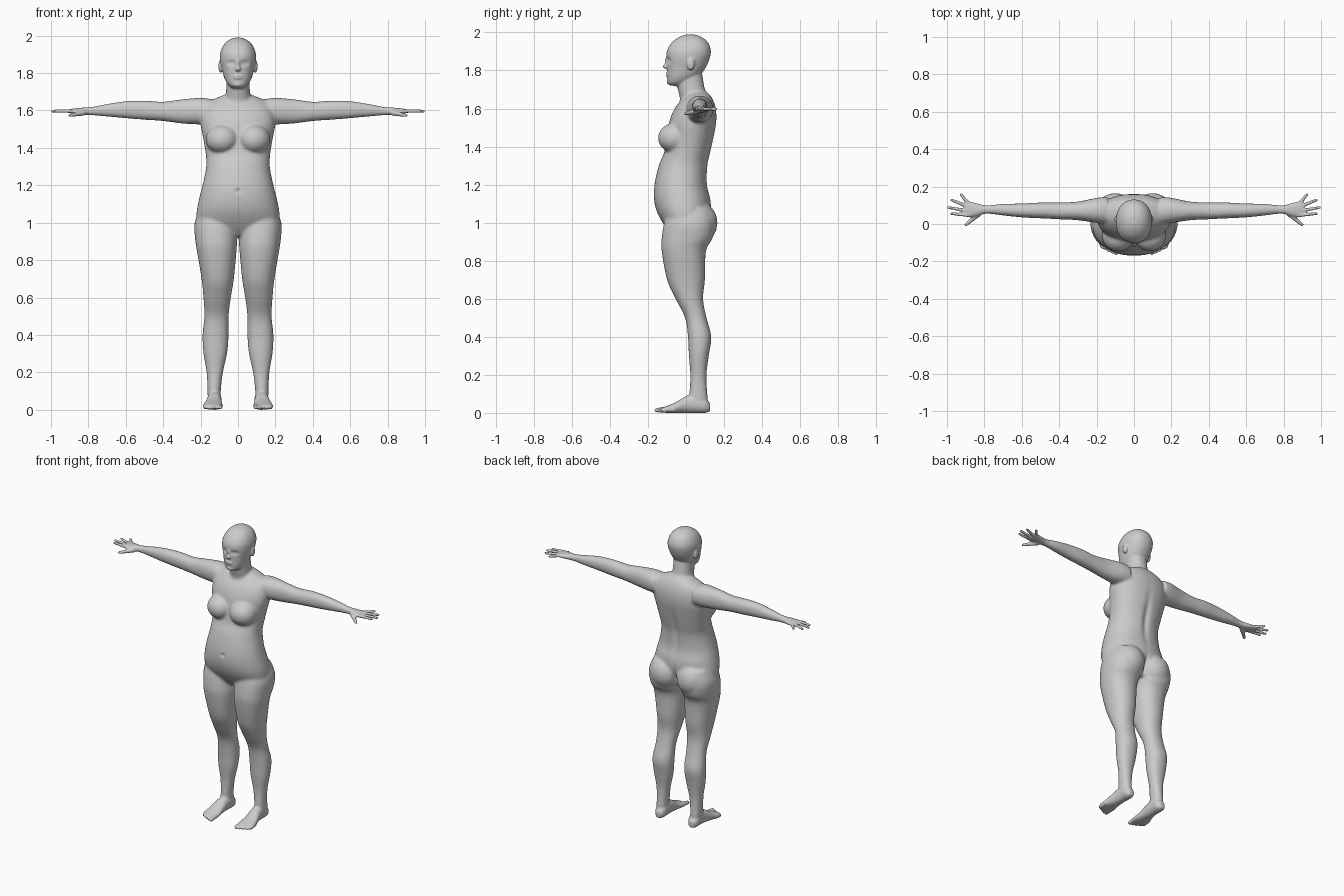
import bpy
import bmesh
from math import cos, sin, pi, exp
from mathutils import Matrix, Vector

cube = bpy.data.objects.get("Cube")
if cube:
    bpy.data.objects.remove(cube, do_unlink=True)

bm = bmesh.new()


def spline(a, b, c, d, t):
    """Catmull-Rom value between b and c."""
    return b + 0.5 * t * (c - a + t * (2 * a - 5 * b + 4 * c - d + t * (3 * (b - c) + d - a)))


def loft(axis, rows, sides=40, steps=5, power=0.92):
    """Closed skin; each row is (position, u_min, u_max, v_min, v_max)."""
    n = len(rows)
    dense = []
    for i in range(n - 1):
        four = [rows[max(i - 1, 0)], rows[i], rows[i + 1], rows[min(i + 2, n - 1)]]
        for k in range(steps):
            dense.append([spline(*vals, k / steps) for vals in zip(*four)])
    dense.append(rows[-1])
    rings = []
    for p, u0, u1, v0, v1 in dense:
        ring = []
        for k in range(sides):
            a = 2 * pi * k / sides
            c, s = cos(a), sin(a)
            c = abs(c) ** power * (1 if c > 0 else -1)
            s = abs(s) ** power * (1 if s > 0 else -1)
            u = (u0 + u1) / 2 + c * (u1 - u0) / 2
            v = (v0 + v1) / 2 + s * (v1 - v0) / 2
            co = {"x": (p, u, v), "y": (u, p, v), "z": (u, v, p)}[axis]
            ring.append(bm.verts.new(co))
        rings.append(ring)
    for low, high in zip(rings, rings[1:]):
        for k in range(sides):
            j = (k + 1) % sides
            bm.faces.new((low[k], low[j], high[j], high[k]))
    bm.faces.new(rings[0])
    bm.faces.new(rings[-1])


def centred(rows):
    """Rows of (z, half width, front, back) on the midline."""
    return [(z, -w, w, f, b) for z, w, f, b in rows]


def ellipsoid(centre, radii, detail=3):
    bmesh.ops.create_icosphere(bm, subdivisions=detail, radius=1,
                               matrix=Matrix.Translation(centre) @ Matrix.Diagonal((*radii, 1)))


def digit(start, end, r0, r1, beads=14):
    """Finger or toe as a tapering chain of beads."""
    a, b = Vector(start), Vector(end)
    for k in range(beads):
        t = k / (beads - 1)
        r = r0 + (r1 - r0) * t
        ellipsoid(a.lerp(b, t), (r, r, r), 2)


# Leg
loft("z", [
    (.04, .09, .16, .02, .115), (.1, .092, .163, .018, .112),
    (.2, .08, .168, .022, .108), (.3, .058, .185, .015, .12),
    (.4, .05, .19, .01, .133), (.5, .05, .18, -.005, .108),
    (.6, .038, .185, -.055, .09), (.7, .022, .195, -.1, .1),
    (.85, .008, .22, -.128, .105), (.92, .004, .23, -.128, .14),
    (1, .005, .232, -.115, .15), (1.08, .03, .2, -.09, .13)])
# Foot and toes
loft("y", [
    (-.13, .09, .178, .003, .026), (-.1, .08, .188, 0, .037),
    (-.05, .085, .18, 0, .058), (0, .088, .168, 0, .088),
    (.05, .088, .163, 0, .1), (.1, .09, .16, 0, .08), (.127, .108, .143, .008, .05)])
for k in range(5):
    x, tip = .095 + .02 * k, -.154 + .004 * k * (k + 1) / 2
    r = .014 if k == 0 else .0105
    digit((x, tip + .05, r + .006), (x, tip, r), r, r * .9)
# Buttock and breast
ellipsoid((.1, .078, 1), (.1, .088, .105))
ellipsoid((.085, -.06, 1.445), (.088, .088, .08))
# Arm and palm
loft("x", [
    (.14, .0, .145, 1.53, 1.66), (.2, .005, .14, 1.525, 1.668),
    (.3, .02, .12, 1.53, 1.66), (.4, .025, .115, 1.543, 1.647),
    (.5, .03, .115, 1.55, 1.653), (.6, .035, .11, 1.558, 1.65),
    (.7, .045, .108, 1.567, 1.635), (.79, .055, .1, 1.575, 1.618),
    (.83, .045, .108, 1.577, 1.615), (.88, .036, .12, 1.582, 1.61),
    (.905, .045, .115, 1.587, 1.605)])
# Fingers and thumb
for root, tip in ((.047, (.975, .055)), (.07, (.992, .088)),
                  (.092, (.975, .128)), (.11, (.925, .157))):
    digit((.885, root, 1.597), (*tip, 1.597), .011, .0085)
digit((.83, .055, 1.587), (.898, -.004, 1.573), .016, .009)
# Ear
ellipsoid((.093, .025, 1.835), (.012, .021, .034))

# Mirror every paired part
copy = bmesh.ops.duplicate(bm, geom=bm.verts[:] + bm.edges[:] + bm.faces[:])
for v in copy["geom"]:
    if isinstance(v, bmesh.types.BMVert):
        v.co.x = -v.co.x

# Torso
loft("z", centred([
    (.93, .15, -.07, .09), (.98, .215, -.11, .115), (1.05, .222, -.15, .13),
    (1.12, .21, -.168, .13), (1.2, .19, -.166, .112), (1.3, .17, -.143, .115),
    (1.37, .173, -.115, .13), (1.45, .186, -.1, .147), (1.53, .2, -.088, .16),
    (1.6, .19, -.06, .157), (1.65, .15, -.02, .14), (1.685, .07, .01, .115)]))
# Neck
loft("z", centred([
    (1.6, .09, -.03, .13), (1.66, .07, -.033, .12),
    (1.7, .064, -.043, .1), (1.78, .062, -.05, .085)]))
# Head
loft("z", centred([
    (1.72, .03, -.085, -.02), (1.737, .052, -.096, .02), (1.77, .072, -.099, .07),
    (1.82, .086, -.1, .106), (1.87, .096, -.103, .126), (1.91, .094, -.098, .13),
    (1.95, .077, -.072, .113), (1.976, .05, -.036, .082), (1.989, .018, 0, .045)]))
# Nose, lips and chin
ellipsoid((0, -.104, 1.822), (.015, .019, .013))
ellipsoid((0, -.098, 1.845), (.01, .014, .032))
ellipsoid((0, -.097, 1.779), (.026, .011, .012))
ellipsoid((0, -.086, 1.74), (.025, .016, .018))

# Fuse all parts into one skin
bmesh.ops.recalc_face_normals(bm, faces=bm.faces[:])
mesh = bpy.data.meshes.new("body")
bm.to_mesh(mesh)
bm.free()
body = bpy.data.objects.new("body", mesh)
bpy.context.scene.collection.objects.link(body)
bpy.context.view_layer.objects.active = body
body.select_set(True)
remesh = body.modifiers.new("fuse", "REMESH")
remesh.mode = "VOXEL"
remesh.voxel_size = 0.005
bpy.ops.object.modifier_apply(modifier=remesh.name)

# Blend the joins, gently at the face, hands and feet
bm = bmesh.new()
bm.from_mesh(body.data)
broad = [v for v in bm.verts if abs(v.co.x) < .78 and .1 < v.co.z < 1.73]
for _ in range(18):
    bmesh.ops.smooth_vert(bm, verts=broad, factor=.5,
                          use_axis_x=True, use_axis_y=True, use_axis_z=True)
for _ in range(2):
    bmesh.ops.smooth_vert(bm, verts=bm.verts[:], factor=.5,
                          use_axis_x=True, use_axis_y=True, use_axis_z=True)


def press(centre, radii, depth):
    """Soft push along y around a point."""
    for v in bm.verts:
        d = sum(((a - b) / r) ** 2 for a, b, r in zip(v.co, centre, radii))
        if d < 6:
            v.co.y += depth * exp(-d)


# Eye sockets, eyeballs, mouth line, navel, spine and cleft
for side in (-1, 1):
    press((side * .036, -.09, 1.853), (.02, .04, .013), .013)
    press((side * .036, -.08, 1.852), (.01, .04, .007), -.006)
press((0, -.105, 1.779), (.024, .03, .004), .005)
press((0, -.165, 1.17), (.011, .04, .011), .01)
press((0, .12, 1.33), (.022, .06, .15), -.012)
press((0, .14, .98), (.014, .06, .06), -.022)
bm.to_mesh(body.data)
bm.free()
body.data.polygons.foreach_set("use_smooth", [True] * len(body.data.polygons))

# Plain grey
grey = bpy.data.materials.new("plain grey")
grey.use_nodes = True
colour = (.6, .6, .6, 1)
grey.diffuse_color = colour
grey.node_tree.nodes["Principled BSDF"].inputs["Base Color"].default_value = colour
body.data.materials.clear()
body.data.materials.append(grey)
